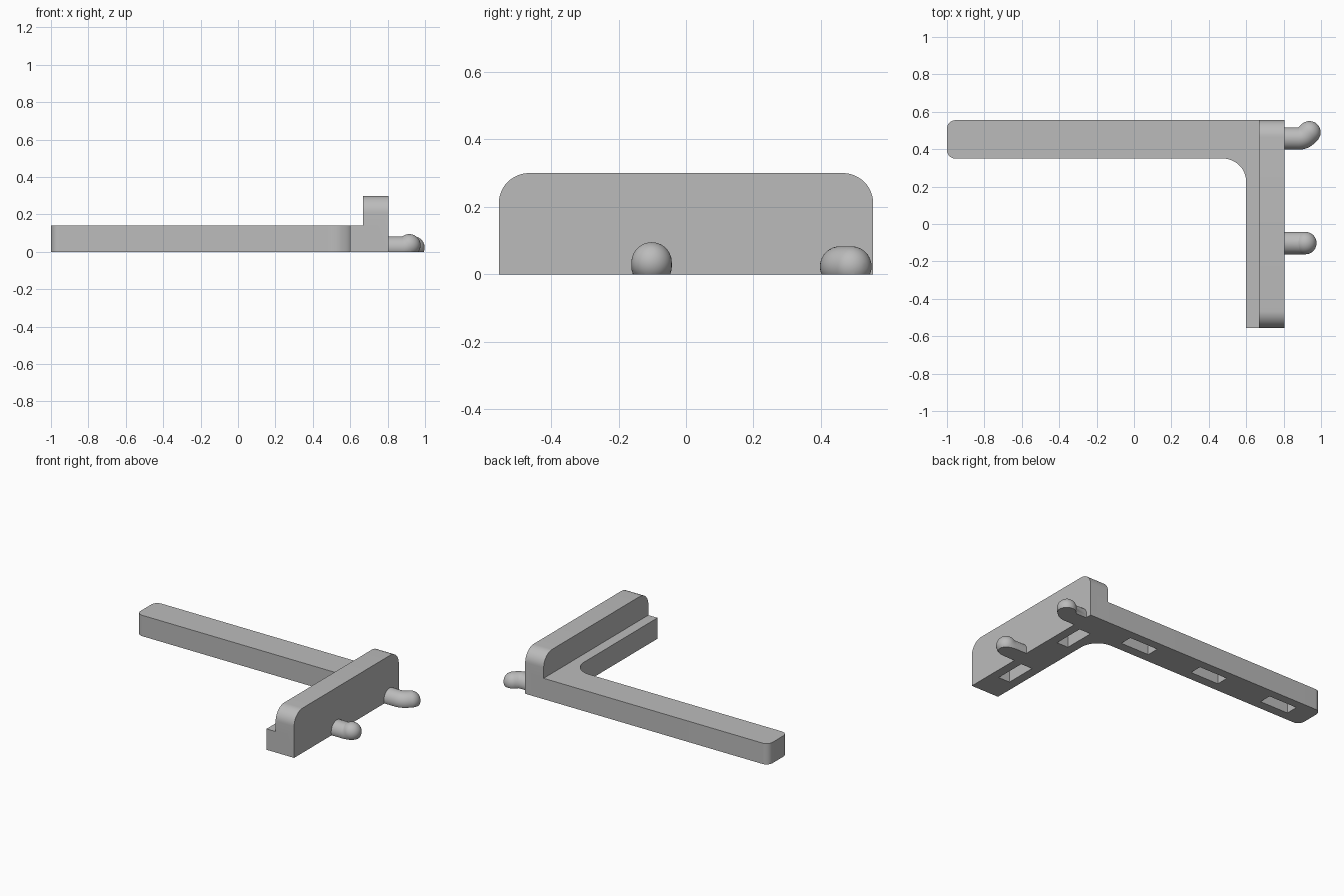
import bpy, bmesh
from math import sin, cos, pi, radians
from mathutils import Vector

if "Cube" in bpy.data.objects:
    bpy.data.objects.remove(bpy.data.objects["Cube"])

GREY = (0.5, 0.5, 0.5, 1)
mat = bpy.data.materials.new("plain grey")
mat.use_nodes = True
mat.diffuse_color = GREY
mat.node_tree.nodes["Principled BSDF"].inputs["Base Color"].default_value = GREY


def make_object(name, bm):
    bmesh.ops.recalc_face_normals(bm, faces=bm.faces)
    mesh = bpy.data.meshes.new(name)
    bm.to_mesh(mesh)
    bm.free()
    mesh.materials.append(mat)
    obj = bpy.data.objects.new(name, mesh)
    bpy.context.collection.objects.link(obj)
    return obj


def activate(obj):
    bpy.ops.object.select_all(action='DESELECT')
    obj.select_set(True)
    bpy.context.view_layer.objects.active = obj


def smooth(obj):
    activate(obj)
    bpy.ops.object.shade_smooth_by_angle(angle=radians(30))


def rounded(points):
    """Outline from (u, v, radius) corners, each corner rounded by an arc."""
    outline = []
    for i, (u, v, r) in enumerate(points):
        corner = Vector((u, v))
        if r == 0:
            outline.append(corner)
            continue
        a = (Vector(points[i - 1][:2]) - corner).normalized() * r
        b = (Vector(points[(i + 1) % len(points)][:2]) - corner).normalized() * r
        for k in range(13):
            t = k / 12 * pi / 2
            outline.append(corner + a * (1 - sin(t)) + b * (1 - cos(t)))
    return outline


def prism(name, coords, depth):
    bm = bmesh.new()
    face = bm.faces.new([bm.verts.new(c) for c in coords])
    top = bmesh.ops.extrude_face_region(bm, geom=[face])
    moved = [g for g in top["geom"] if isinstance(g, bmesh.types.BMVert)]
    bmesh.ops.translate(bm, verts=moved, vec=depth)
    return make_object(name, bm)


def combine(target, other, operation):
    mod = target.modifiers.new(operation.lower(), 'BOOLEAN')
    mod.operation, mod.object, mod.solver = operation, other, 'EXACT'
    activate(target)
    bpy.ops.object.modifier_apply(modifier=mod.name)
    bpy.data.objects.remove(other)


# L-shaped base: long arm, inner fillet and low ledge
W = 0.555
outline = rounded([(-1, W, 0.045), (-1, 0.35, 0.045), (0.6, 0.35, 0.125),
                   (0.6, -W, 0), (0.75, -W, 0), (0.75, W, 0)])
bracket = prism("bracket", [(u, v, 0) for u, v in outline], (0, 0, 0.14))

# Upright plate with rounded top corners
outline = rounded([(-W, 0, 0), (W, 0, 0), (W, 0.3, 0.09), (-W, 0.3, 0.09)])
plate = prism("plate", [(0.668, u, v) for u, v in outline], (0.137, 0, 0))
combine(bracket, plate, 'UNION')

# Blind slots underneath
LONG, SHORT, DEPTH = 0.105, 0.042, 0.1
slots = [(x, 0.455, LONG, SHORT) for x in (0.34, -0.205, -0.75)]
slots += [(0.703, y, SHORT, LONG) for y in (0.275, -0.27)]
for x, y, a, b in slots:
    corners = [(x - a, y - b, -0.1), (x + a, y - b, -0.1),
               (x + a, y + b, -0.1), (x - a, y + b, -0.1)]
    combine(bracket, prism("slot", corners, (0, 0, 0.1 + DEPTH)), 'DIFFERENCE')
smooth(bracket)


def peg(name, start, bend_dir, angle, tail):
    """Round peg along +x, bent towards bend_dir, dome tip, flat underside."""
    r, sides = 0.06, 32
    out, bend = Vector((1, 0, 0)), Vector(bend_dir)
    side = out.cross(bend)
    start = Vector(start)
    elbow = Vector((0.88, start.y, start.z))
    rings = [(start, out, r)]
    for k in range(9):
        t = angle * k / 8
        rings.append((elbow + (out * sin(t) + bend * (1 - cos(t))) * r,
                      out * cos(t) + bend * sin(t), r))
    centre, heading = rings[-1][0] + rings[-1][1] * tail, rings[-1][1]
    for k in range(12):
        t = k / 12 * pi / 2
        rings.append((centre + heading * r * sin(t), heading, r * cos(t)))
    bm = bmesh.new()
    loops = []
    for c, d, radius in rings:
        across = side.cross(d)
        loops.append([bm.verts.new(c + (across * cos(s) + side * sin(s)) * radius)
                      for s in (2 * pi * i / sides for i in range(sides))])
    for a, b in zip(loops, loops[1:]):
        for i in range(sides):
            j = (i + 1) % sides
            bm.faces.new((a[i], a[j], b[j], b[i]))
    bm.faces.new(loops[0])
    bm.faces.new(loops[-1])
    bmesh.ops.remove_doubles(bm, verts=bm.verts, dist=0.0005)
    geom = bm.verts[:] + bm.edges[:] + bm.faces[:]
    cut = bmesh.ops.bisect_plane(bm, geom=geom, plane_co=(0, 0, 0),
                                 plane_no=(0, 0, 1), clear_inner=True)
    edges = [e for e in bm.edges if e.is_boundary]
    bmesh.ops.holes_fill(bm, edges=edges, sides=0)
    smooth(make_object(name, bm))


# Pegs: one bent sideways, one bent slightly upwards
peg("back_peg", (0.79, 0.457, 0.023), (0, 1, 0), radians(45), 0.022)
peg("front_peg", (0.79, -0.102, 0.023), (0, 0, 1), radians(36), 0.001)
